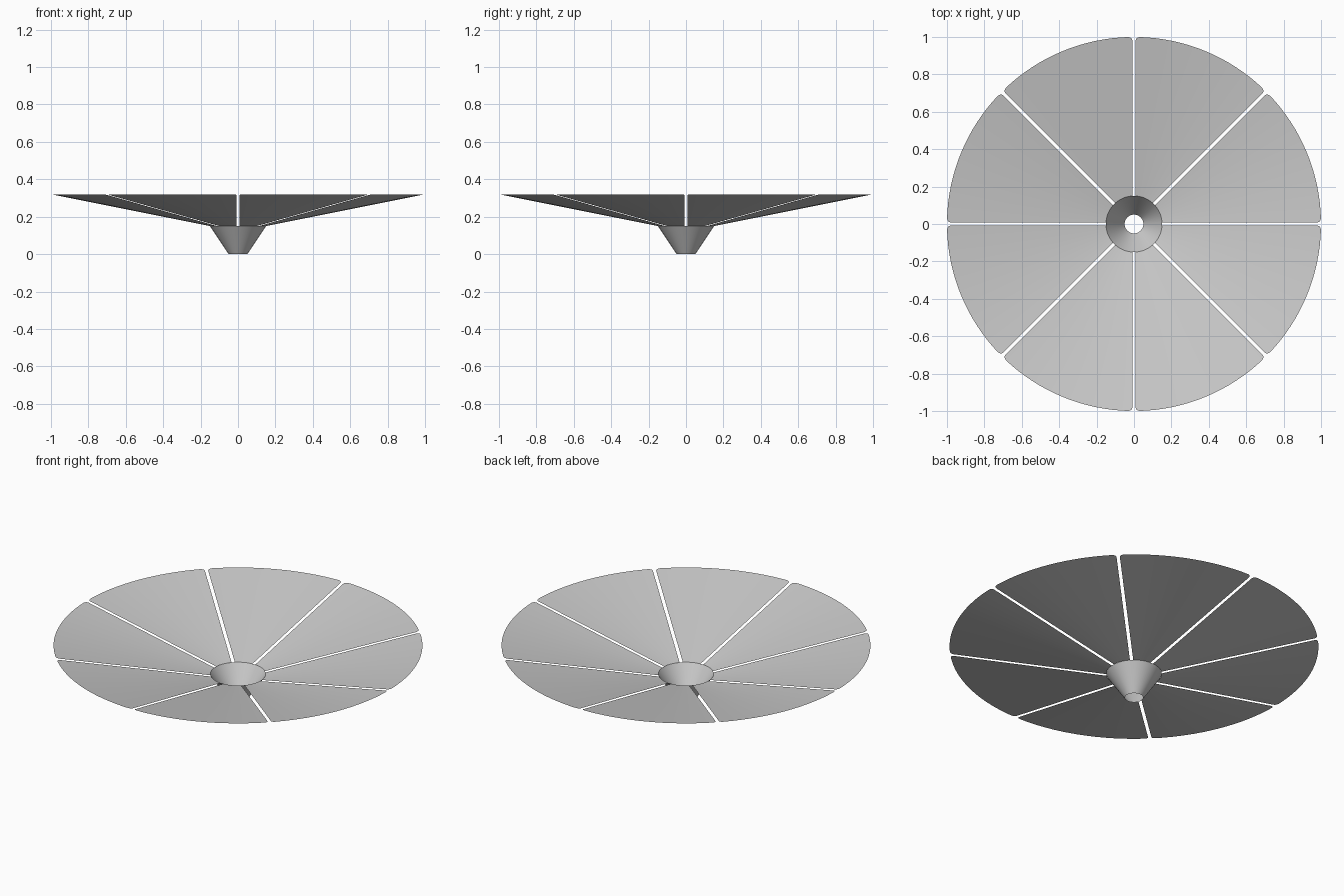
import bpy
import bmesh
from math import asin, cos, sin, pi, sqrt

cube = bpy.data.objects.get("Cube")
if cube:
    bpy.data.objects.remove(cube)

PANELS = 8
HUB_R, HUB_Z = 0.15, 0.15
RIM_R, RIM_Z = 1.0, 0.32
HALF_GAP = 0.009
CORNER = 0.02

# Single matte grey
grey = bpy.data.materials.new("light grey")
grey.use_nodes = True
color = (0.6, 0.6, 0.6, 1)
grey.diffuse_color = color
grey.node_tree.nodes["Principled BSDF"].inputs["Base Color"].default_value = color


def surface(name, rows, closed=False):
    """Skin a list of equally long point rows with quads."""
    bm = bmesh.new()
    grid = [[bm.verts.new(p) for p in row] for row in rows]
    for a, b in zip(grid, grid[1:]):
        n = len(a)
        for i in range(n if closed else n - 1):
            j = (i + 1) % n
            bm.faces.new((a[i], b[i], b[j], a[j]))
    bmesh.ops.recalc_face_normals(bm, faces=bm.faces)
    if sum(f.normal.z for f in bm.faces) < 0:
        bmesh.ops.reverse_faces(bm, faces=bm.faces)
    mesh = bpy.data.meshes.new(name)
    bm.to_mesh(mesh)
    bm.free()
    mesh.materials.append(grey)
    mesh.shade_smooth()
    obj = bpy.data.objects.new(name, mesh)
    bpy.context.collection.objects.link(obj)
    return obj


def ring(r, z, start, end, steps):
    return [(r * cos(t), r * sin(t), z)
            for t in (start + (end - start) * i / steps for i in range(steps + 1))]


# Central open funnel
surface("hub_funnel", [ring(r, z, 0, 2 * pi, 64)[:-1]
                       for r, z in ((0.05, 0), (HUB_R, HUB_Z))], closed=True)

# Panel stations: parallel gap sides, then a rounded corner at the rim
stations = [(HUB_R, HALF_GAP)]
for k in range(5):
    u = k / 4
    inset = CORNER * (1 - sqrt(1 - u * u))
    stations.append((RIM_R - CORNER * (1 - u), HALF_GAP + inset))

# Dish panels around the funnel
for k in range(PANELS):
    first, last = 2 * pi * k / PANELS, 2 * pi * (k + 1) / PANELS
    rows = []
    for r, gap in stations:
        z = HUB_Z + (RIM_Z - HUB_Z) * (r - HUB_R) / (RIM_R - HUB_R)
        trim = asin(gap / r)
        rows.append(ring(r, z, first + trim, last - trim, 16))
    surface(f"dish_panel_{k + 1}", rows)
